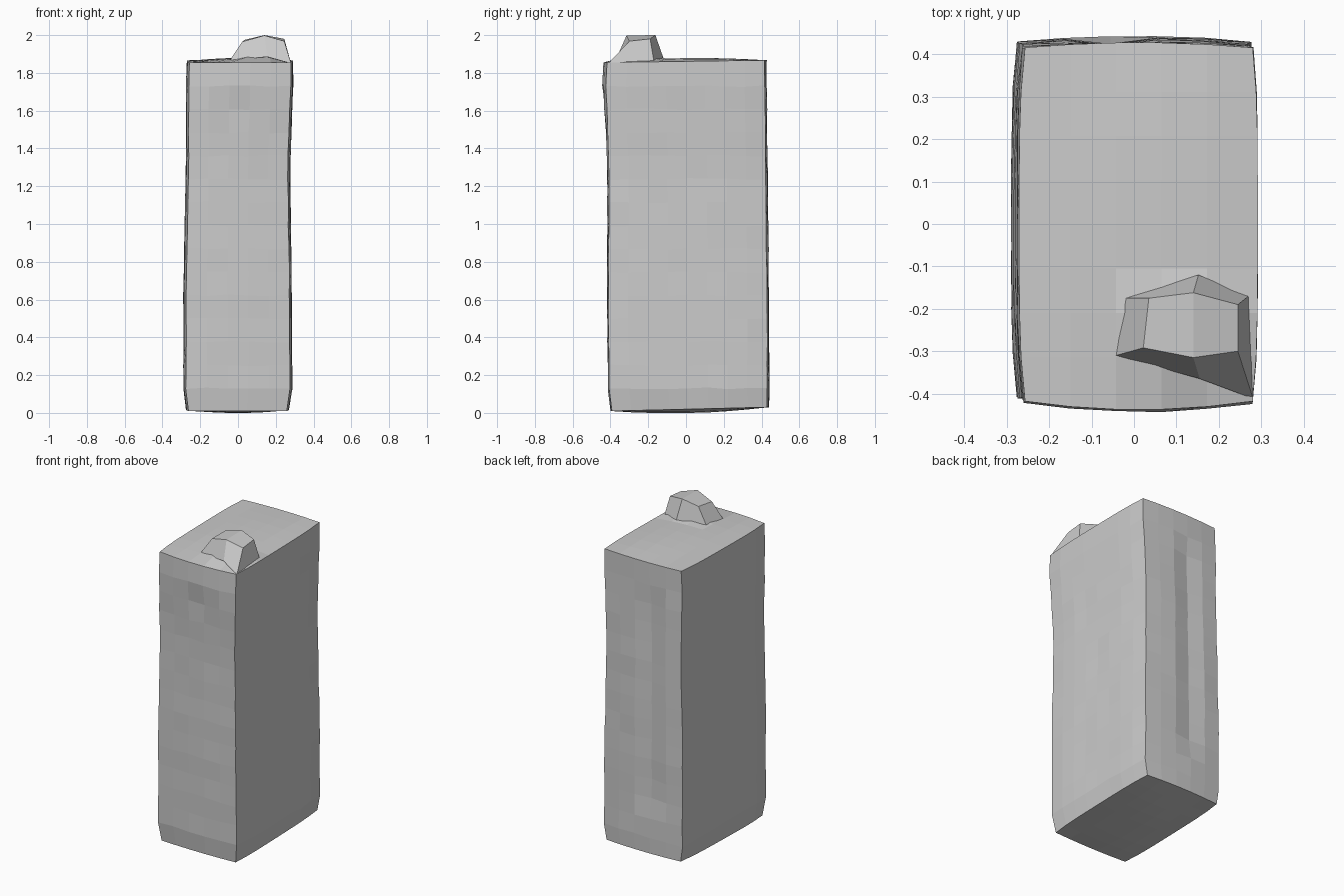
import bpy, bmesh, random
from mathutils import Vector

if "Cube" in bpy.data.objects:
    bpy.data.objects.remove(bpy.data.objects["Cube"])

random.seed(4)
NX, NY = 5, 8

# Rows: even spacing between the bottom and top bevel rows
ROWS = [0.02] + [0.13 + 1.6 * i / 13 for i in range(14)] + [1.855]
NZ = len(ROWS) - 1

# Corner outline of the carton by height: z, left, right, front, back
PROFILE = [
    (0.02, -0.262, 0.258, -0.392, 0.428),
    (0.13, -0.275, 0.275, -0.407, 0.430),
    (0.60, -0.275, 0.272, -0.410, 0.428),
    (1.30, -0.262, 0.263, -0.408, 0.422),
    (1.73, -0.262, 0.280, -0.423, 0.416),
    (1.855, -0.257, 0.280, -0.418, 0.416),
]


def outline(z):
    for a, b in zip(PROFILE, PROFILE[1:]):
        if z <= b[0]:
            f = (z - a[0]) / (b[0] - a[0])
            return [p + (q - p) * f for p, q in zip(a[1:], b[1:])]
    return PROFILE[-1][1:]


def make_object(name, bm):
    bmesh.ops.recalc_face_normals(bm, faces=bm.faces)
    mesh = bpy.data.meshes.new(name)
    bm.to_mesh(mesh)
    bm.free()
    obj = bpy.data.objects.new(name, mesh)
    bpy.context.collection.objects.link(obj)
    return obj


def carton_point(i, j, k):
    z = ROWS[k]
    left, right, front, back = outline(z)
    s, t = i / NX, j / NY
    u, v = 2 * s - 1, 2 * t - 1
    x = left + (right - left) * s
    y = front + (back - front) * t
    # Gentle outward swelling of the side panels
    bulge = 1 - v ** 4
    if i == 0:
        x -= 0.014 * bulge
    if i == NX:
        x += 0.012 * bulge
    if j == 0:
        y -= (0.020 if z > 1.6 else 0.008) * (1 - u * u)
        if 1.52 < z < 1.66 and abs(u) < 0.3:
            y += 0.012
    if j == NY:
        y += 0.012 * (1 - u * u)
        if i == 2 and 0.3 < z < 1.7:
            y -= 0.016
    # Domed top with a raised seat under the cap, and a sagging base
    if k == NZ:
        z += 0.012 * t + 0.018 * (1 - v * v) * (1 - u * u)
        if i in (3, 4) and j in (1, 2):
            z += 0.025
    elif k == 0:
        z += 0.010 * v - 0.022 * (1 - u * u) * (1 - v * v)
    else:
        z += random.uniform(-0.005, 0.005)
        x += random.uniform(-0.002, 0.002)
        y += random.uniform(-0.002, 0.002)
    return Vector((x, y, max(z, 0)))


# Carton body: a gridded box with six panels
bm = bmesh.new()
cache = {}


def vert(i, j, k):
    key = (i, j, k)
    if key not in cache:
        cache[key] = bm.verts.new(carton_point(i, j, k))
    return cache[key]


def panel(na, nb, place):
    for a in range(na):
        for b in range(nb):
            bm.faces.new([vert(*place(a + p, b + q))
                          for p, q in ((0, 0), (1, 0), (1, 1), (0, 1))])


for end in (0, 1):
    panel(NY, NZ, lambda a, b: (end * NX, a, b))
    panel(NX, NZ, lambda a, b: (a, end * NY, b))
    panel(NX, NY, lambda a, b: (a, b, end * NZ))
make_object("carton_body", bm)

# Pouring cap: a faceted hexagonal lump at the front right corner
CAP_BASE = [(-0.02, -0.175, 1.87), (-0.042, -0.31, 1.868), (0.155, -0.365, 1.885),
            (0.281, -0.412, 1.85), (0.27, -0.17, 1.862), (0.152, -0.12, 1.88)]
CAP_TOP = [(0.035, -0.175, 1.975), (0.022, -0.292, 1.965), (0.14, -0.315, 1.998),
           (0.245, -0.30, 1.968), (0.245, -0.19, 1.98), (0.14, -0.162, 2.0)]
bm = bmesh.new()
base = [bm.verts.new(p) for p in CAP_BASE]
top = [bm.verts.new(p) for p in CAP_TOP]
for n in range(6):
    m = (n + 1) % 6
    bm.faces.new((base[n], base[m], top[m], top[n]))
bm.faces.new((top[0], top[1], top[2], top[5]))
bm.faces.new((top[5], top[2], top[3], top[4]))
bm.faces.new(base)
make_object("pouring_cap", bm)
